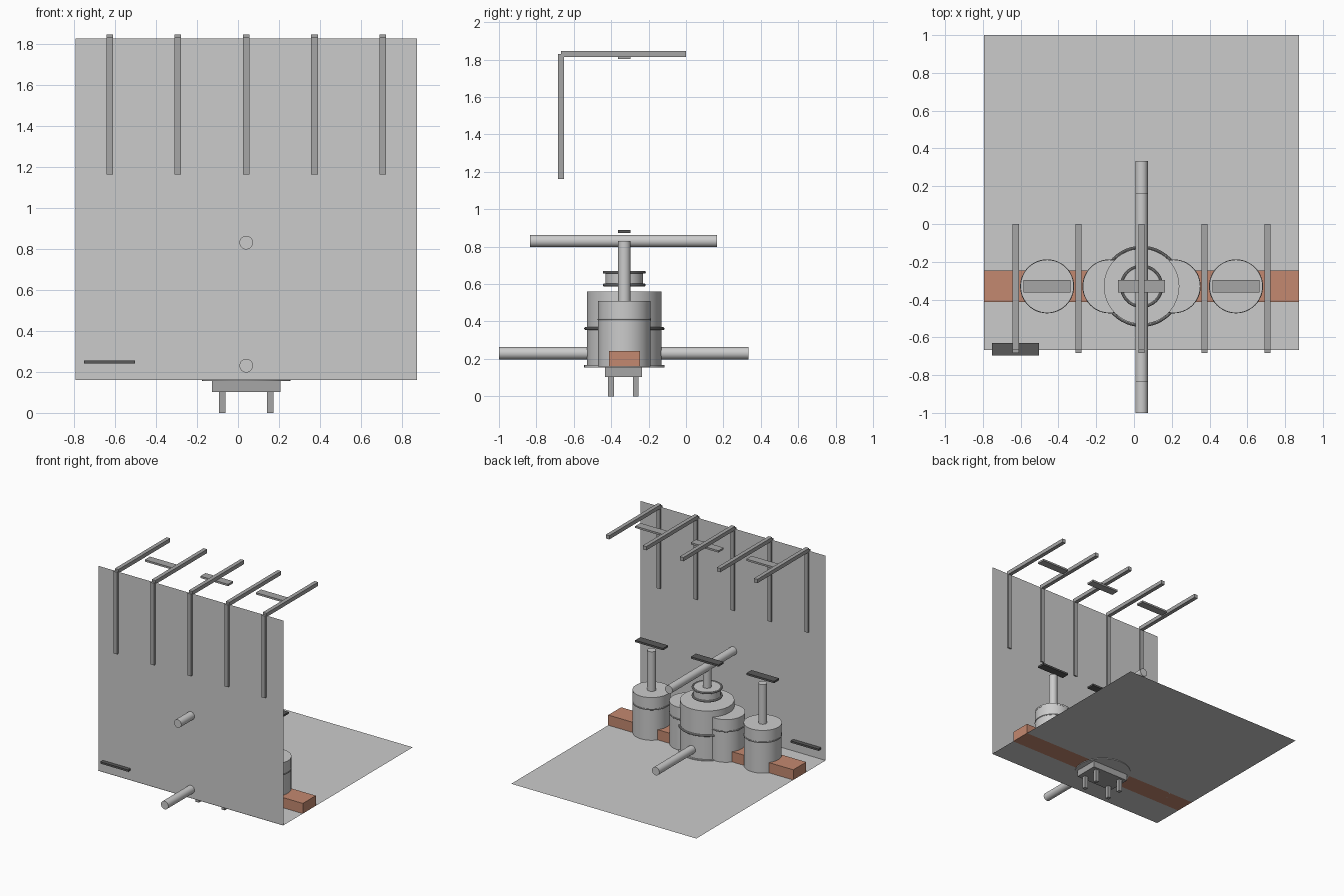
import bpy, math

if "Cube" in bpy.data.objects:
    bpy.data.objects.remove(bpy.data.objects["Cube"])

CX, CY = 0.04, -0.33      # axis of the main tank
FLOOR = 0.16


def material(name, rgb):
    m = bpy.data.materials.new(name)
    m.diffuse_color = (*rgb, 1)
    m.use_nodes = True
    m.node_tree.nodes["Principled BSDF"].inputs["Base Color"].default_value = m.diffuse_color
    return m


steel = material("dark_steel", (0.38, 0.38, 0.38))
slab = material("dark_plate", (0.1, 0.1, 0.1))
brick = material("brick", (0.55, 0.25, 0.16))


def finish(name, mat=None, smooth=False):
    o = bpy.context.object
    o.name = name
    if mat:
        o.data.materials.append(mat)
    if smooth:
        bpy.ops.object.shade_smooth_by_angle()
    return o


def box(name, x0, x1, y0, y1, z0, z1, mat=None):
    bpy.ops.mesh.primitive_cube_add(
        size=1, location=((x0 + x1) / 2, (y0 + y1) / 2, (z0 + z1) / 2))
    bpy.context.object.scale = (x1 - x0, y1 - y0, z1 - z0)
    bpy.ops.object.transform_apply(location=False, rotation=False, scale=True)
    return finish(name, mat)


def tube(name, x, r, z0, z1):
    bpy.ops.mesh.primitive_cylinder_add(
        vertices=48, radius=r, depth=z1 - z0, location=(x, CY, (z0 + z1) / 2))
    return finish(name, smooth=True)


def pipe_y(name, z, y0, y1, r=0.033):
    bpy.ops.mesh.primitive_cylinder_add(
        vertices=32, radius=r, depth=y1 - y0,
        location=(CX, (y0 + y1) / 2, z), rotation=(math.pi / 2, 0, 0))
    return finish(name, smooth=True)


def band(name, x, z, major, minor=0.008):
    bpy.ops.mesh.primitive_torus_add(
        major_segments=48, minor_segments=10, major_radius=major,
        minor_radius=minor, location=(x, CY, z))
    return finish(name, steel, smooth=True)


# Floor and wall sheets
bpy.ops.mesh.primitive_plane_add(size=1.666, location=(CX, 0.167, FLOOR))
finish("floor")
bpy.ops.mesh.primitive_plane_add(size=1.666, location=(CX, -0.663, FLOOR + 0.833),
                                 rotation=(math.pi / 2, 0, 0))
finish("wall")

# Roof brackets
for i in range(5):
    x = CX + (i - 2) * 0.333
    box("bracket_post", x - 0.016, x + 0.016, -0.684, -0.652, 1.162, 1.83, steel)
    box("bracket_arm", x - 0.016, x + 0.016, -0.667, 0.0, 1.815, 1.846, steel)

# Main tank, base flange and bands
tube("main_tank", CX, 0.2, FLOOR, 0.56)
tube("main_tank_base", CX, 0.215, 0.155, 0.166)
band("main_tank_band", CX, 0.362, 0.207)

# Neck above the tank
tube("neck", CX, 0.1, 0.59, 0.667)
for z in (0.595, 0.663):
    band("neck_band", CX, z, 0.107)

# Side tanks
for dx in (-0.5, -0.17, 0.17, 0.5):
    x = CX + dx
    tube("side_tank", x, 0.14, FLOOR, 0.5)
    band("side_tank_band", x, 0.41, 0.135)
    tube("side_tank_lid", x, 0.141, 0.495, 0.508)

# Risers, name plates and lamps on three tanks
for dx in (-0.5, 0, 0.5):
    x = CX + dx
    tube("riser", x, 0.033, 0.5, 0.83)
    box("riser_plate", x - 0.125, x + 0.125, CY - 0.033, CY + 0.033, 0.873, 0.888, slab)
    box("lamp", x - 0.125, x + 0.125, CY - 0.033, CY + 0.033, 1.802, 1.817, steel)

# Through pipes
pipe_y("lower_pipe", 0.23, -1.0, 0.333)
pipe_y("upper_pipe", 0.83, -0.833, 0.165)

# Brick plinth and wall plate
box("plinth", -0.793, 0.873, -0.413, -0.247, FLOOR, 0.243, brick)
box("wall_plate", -0.752, -0.502, -0.695, -0.629, 0.24, 0.255, slab)

# Stand under the floor
box("stand_top", -0.127, 0.207, -0.433, -0.235, 0.102, 0.158, steel)
for sx in (-1, 1):
    for sy in (-1, 1):
        x, y = CX + sx * 0.117, CY - 0.005 + sy * 0.066
        box("stand_leg", x - 0.015, x + 0.015, y - 0.015, y + 0.015, 0, 0.104, steel)
